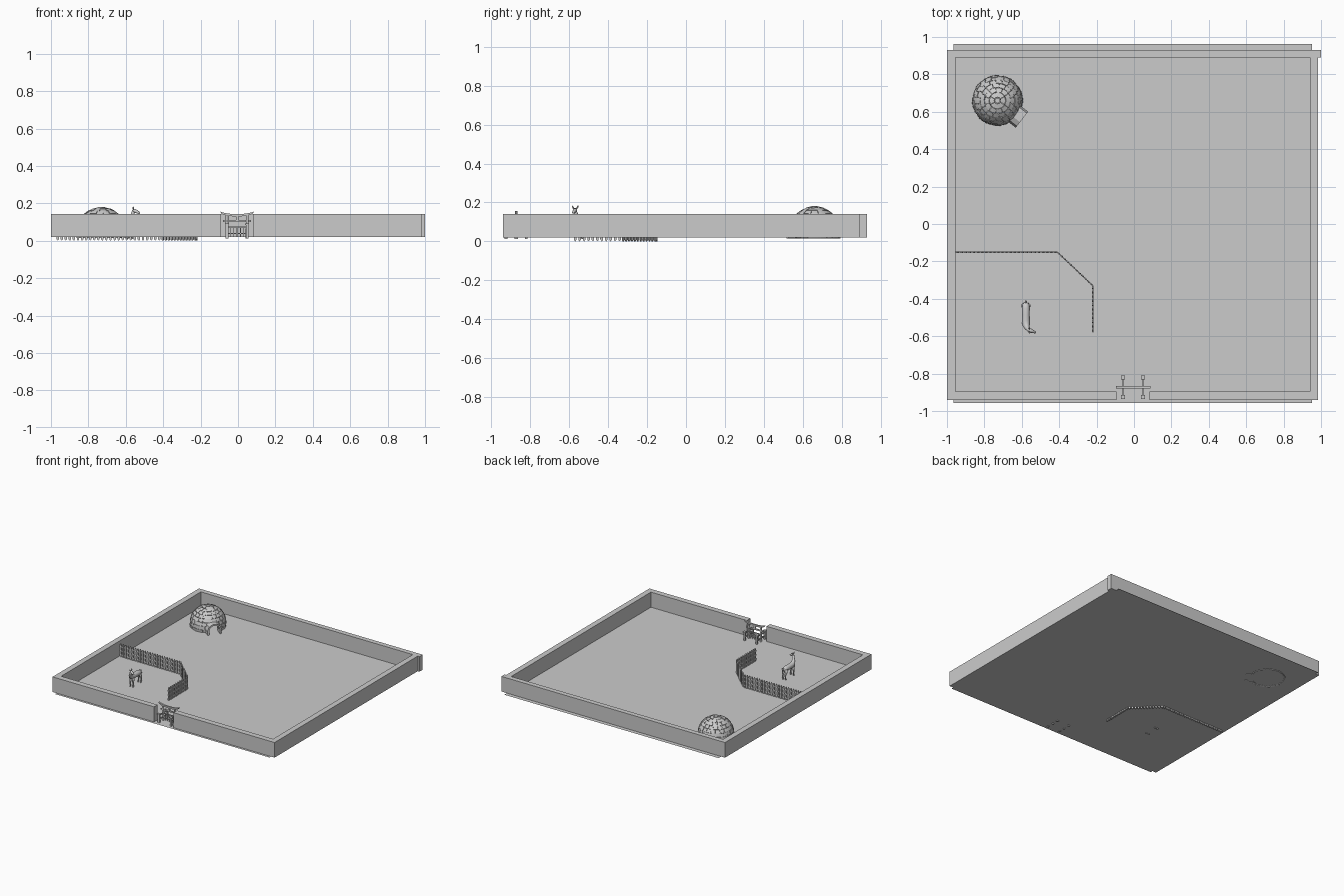
import bpy, bmesh, math
from mathutils import Vector, Matrix

if "Cube" in bpy.data.objects:
    bpy.data.objects.remove(bpy.data.objects["Cube"])

grey = bpy.data.materials.new("plain grey")
grey.diffuse_color = (0.6, 0.6, 0.6, 1)
grey.use_nodes = True
grey.node_tree.nodes["Principled BSDF"].inputs["Base Color"].default_value = grey.diffuse_color


def finish(bm, name, smooth=False):
    bmesh.ops.recalc_face_normals(bm, faces=bm.faces)
    me = bpy.data.meshes.new(name)
    bm.to_mesh(me)
    bm.free()
    me.materials.append(grey)
    for p in me.polygons:
        p.use_smooth = smooth
    ob = bpy.data.objects.new(name, me)
    bpy.context.collection.objects.link(ob)
    return ob


def hexa(bm, c):
    """Block from 8 corners: four below, four above."""
    v = [bm.verts.new(p) for p in c]
    for f in ((3, 2, 1, 0), (4, 5, 6, 7), (0, 1, 5, 4), (1, 2, 6, 5), (2, 3, 7, 6), (3, 0, 4, 7)):
        bm.faces.new([v[i] for i in f])


def box(bm, x0, x1, y0, y1, z0, z1):
    hexa(bm, [(x, y, z) for z in (z0, z1) for x, y in ((x0, y0), (x1, y0), (x1, y1), (x0, y1))])


def tube(bm, pts, radii, n=10, squash=1.0):
    """Rounded limb through pts with a radius at each point."""
    pts = [Vector(p) for p in pts]
    rings = []
    side = None
    for i, p in enumerate(pts):
        t = (pts[min(i + 1, len(pts) - 1)] - pts[max(i - 1, 0)]).normalized()
        if side is None:
            side = t.cross(Vector((0, 0, 1)))
            if side.length < 0.3:
                side = Vector((1, 0, 0))
        side = (side - t * side.dot(t)).normalized()
        up = t.cross(side)
        rings.append([bm.verts.new(p + (side * math.cos(a) * squash + up * math.sin(a)) * radii[i])
                      for a in (2 * math.pi * k / n for k in range(n))])
    for a, b in zip(rings, rings[1:]):
        for k in range(n):
            bm.faces.new((a[k], a[(k + 1) % n], b[(k + 1) % n], b[k]))
    bm.faces.new(rings[0][::-1])
    bm.faces.new(rings[-1])


# Ground sheet
bm = bmesh.new()
bm.faces.new([bm.verts.new(p) for p in
              ((-.965, -.958, .019), (.952, -.958, .019), (.952, .962, .019), (-.965, .962, .019))])
finish(bm, "ground")

# Surrounding walls, with a gap in the front for the gate
for name, x0, x1, y0, y1 in (("left_wall", -1, -.955, -.94, .93),
                             ("right_wall", .94, .985, -.94, .89),
                             ("back_wall_long", -.955, .47, .89, .93),
                             ("back_wall_short", .47, 1, .89, .93),
                             ("front_wall_left", -.955, -.093, -.94, -.895),
                             ("front_wall_right", .082, .94, -.94, -.895)):
    bm = bmesh.new()
    box(bm, x0, x1, y0, y1, .02, .142)
    finish(bm, name)

# Picket fence along a bent line, its feet reaching through the ground
path = [Vector(p) for p in ((-.975, -.15), (-.41, -.15), (-.22, -.33), (-.22, -.58))]
bm = bmesh.new()
for a, b in zip(path, path[1:]):
    d = (b - a).normalized()
    n = Vector((-d.y, d.x))
    length = (b - a).length

    def bar(s0, s1, z0, z1, half):
        c = [a + d * s + n * o for s, o in ((s0, -half), (s1, -half), (s1, half), (s0, half))]
        hexa(bm, [(p.x, p.y, z) for z in (z0, z1) for p in c])

    for z in (.03, .062, .095):
        bar(0, length, z, z + .009, .0025)
    count = round(length / .022)
    step = length / count
    for i in range(count):
        m = (i + .5) * step
        w = .0065
        outline = ((m - w, .008), (m, 0), (m + w, .008), (m + w, .116), (m, .126), (m - w, .116))
        sides = []
        for o in (-.004, .004):
            sides.append([bm.verts.new((*(a + d * s + n * o), z)) for s, z in outline])
            bm.faces.new(sides[-1])
        for k in range(6):
            j = (k + 1) % 6
            bm.faces.new((sides[0][k], sides[0][j], sides[1][j], sides[1][k]))
finish(bm, "picket_fence")

# Gate: main posts, four support posts, ties and an upswept lintel
gx, gy = -.005, -.872
bm = bmesh.new()
for s in (-1, 1):
    x = gx + s * .054
    tube(bm, ((x, gy, .012), (x, gy, .135)), (.008, .007), 12)
    for t in (-1, 1):
        y = gy + t * .052
        box(bm, x - .007, x + .007, y - .007, y + .007, .012, .085)
        box(bm, x - .011, x + .011, y - .011, y + .011, .085, .091)
    for z in (.042, .072):
        box(bm, x - .003, x + .003, gy - .058, gy + .058, z, z + .009)
finish(bm, "gate_posts")
bm = bmesh.new()
box(bm, gx - .075, gx + .075, gy - .004, gy + .004, .1, .111)
box(bm, gx - .007, gx + .007, gy - .004, gy + .004, .111, .135)
for z in (.035, .072):
    box(bm, gx - .054, gx + .054, gy - .003, gy + .003, z, z + .007)
for k in range(-2, 3):
    box(bm, gx + k * .018 - .002, gx + k * .018 + .002, gy - .002, gy + .002, .02, .072)
finish(bm, "gate_rails")
bm = bmesh.new()
steps = 10
for i in range(steps):
    u0, u1 = (2 * k / steps - 1 for k in (i, i + 1))
    c = []
    for base in (.13, .143):
        for u, o in ((u0, -.007), (u1, -.007), (u1, .007), (u0, .007)):
            reach = .082 if base < .14 else .092
            c.append((gx + u * reach, gy + o, base + .013 * abs(u) ** 2.5))
    hexa(bm, c)
finish(bm, "gate_lintel")

# Dome of staggered snow blocks with a doorway
C = Vector((-.73, .66, .045))
R, T = .136, .014
door = math.radians(-38)
fwd = Vector((math.cos(door), math.sin(door), 0))
across = Vector((-fwd.y, fwd.x, 0))


def ball(r, th, ph):
    return C + r * Vector((math.cos(ph) * math.cos(th), math.cos(ph) * math.sin(th), math.sin(ph)))


bm = bmesh.new()
rows = 8
low, high = math.radians(-13), math.radians(83)
for i in range(rows):
    p0 = low + (high - low) * i / rows
    p1 = low + (high - low) * (i + 1) / rows - .012
    mid = (p0 + p1) / 2
    n = max(6, round(2 * math.pi * R * math.cos(mid) / .034))
    gap = .0008 / (R * math.cos(mid))
    for k in range(n):
        t0 = 2 * math.pi * (k + .5 * (i % 2)) / n + gap
        t1 = t0 + 2 * math.pi / n - 2 * gap
        m = ball(R, (t0 + t1) / 2, mid) - C
        if m.dot(fwd) > 0 and abs(m.dot(across)) < .05 and m.z + C.z < .088:
            continue
        r = R - .0015 * ((k * 7 + i * 3) % 3)
        tm = (t0 + t1) / 2
        for s0, s1 in ((t0, tm), (tm, t1)):
            hexa(bm, [ball(q, t, p) for q in (r - T, r)
                      for t, p in ((s0, p0), (s1, p0), (s1, p1), (s0, p1))])
tube(bm, (C + Vector((0, 0, R - T)), C + Vector((0, 0, R))), (.015, .015), 8)
finish(bm, "snow_dome")

# Short arched entrance of blocks
arch = [(-.054, .015), (-.054, .036), (-.054, .055)]
arch += [(.054 * math.cos(a), .055 + .047 * math.sin(a))
         for a in (math.pi * (1 - k / 5) for k in range(1, 5))]
arch += [(.054, .055), (.054, .036), (.054, .015)]
bm = bmesh.new()
for (a0, z0), (a1, z1) in zip(arch, arch[1:]):
    c = []
    for f in (.105, .166):
        for s, z, k in ((a0, z0, 1), (a1, z1, 1), (a1, z1, .76), (a0, z0, .76)):
            zz = z if z <= .055 else .055 + (z - .055) * k
            p = Vector((C.x, C.y, 0)) + fwd * f + across * s * k
            c.append((p.x, p.y, zz))
    hexa(bm, c)
finish(bm, "dome_entrance")

# Long-necked hoofed animal, head turned to the right
bm = bmesh.new()
ax = -.578
tube(bm, ((ax, -.418, .1), (ax, -.426, .1), (ax, -.45, .1), (ax, -.485, .1), (ax, -.52, .1),
          (ax + .002, -.542, .106), (ax + .006, -.556, .122), (ax + .014, -.565, .142), (ax + .02, -.57, .158)),
     (.006, .016, .021, .02, .022, .019, .013, .0095, .009), 12)
finish(bm, "body_and_neck", True)
bm = bmesh.new()
tube(bm, ((-.566, -.566, .161), (-.56, -.568, .161), (-.55, -.571, .159), (-.537, -.576, .153),
          (-.527, -.58, .149), (-.524, -.581, .148)), (.004, .01, .011, .0075, .006, .003), 10)
finish(bm, "head", True)
bm = bmesh.new()
for s in (-1, 1):
    tube(bm, ((-.559, -.569 + s * .006, .167), (-.56, -.569 + s * .012, .176), (-.561, -.569 + s * .015, .184)),
         (.003, .0045, .001), 8)
finish(bm, "ears", True)
bm = bmesh.new()
for s in (-1, 1):
    x = ax + s * .012
    tube(bm, ((x, -.53, .1), (x, -.53, .07), (x, -.532, .05), (x, -.53, .025), (x, -.534, .013)),
         (.011, .008, .0055, .0045, .0065), 8)
    tube(bm, ((x, -.437, .1), (x, -.436, .075), (x, -.426, .052), (x, -.43, .025), (x, -.435, .013)),
         (.014, .01, .0055, .0045, .0065), 8)
finish(bm, "legs", True)
bm = bmesh.new()
tube(bm, ((ax, -.422, .112), (ax, -.413, .108), (ax, -.411, .09)), (.004, .005, .002), 8)
finish(bm, "tail", True)
